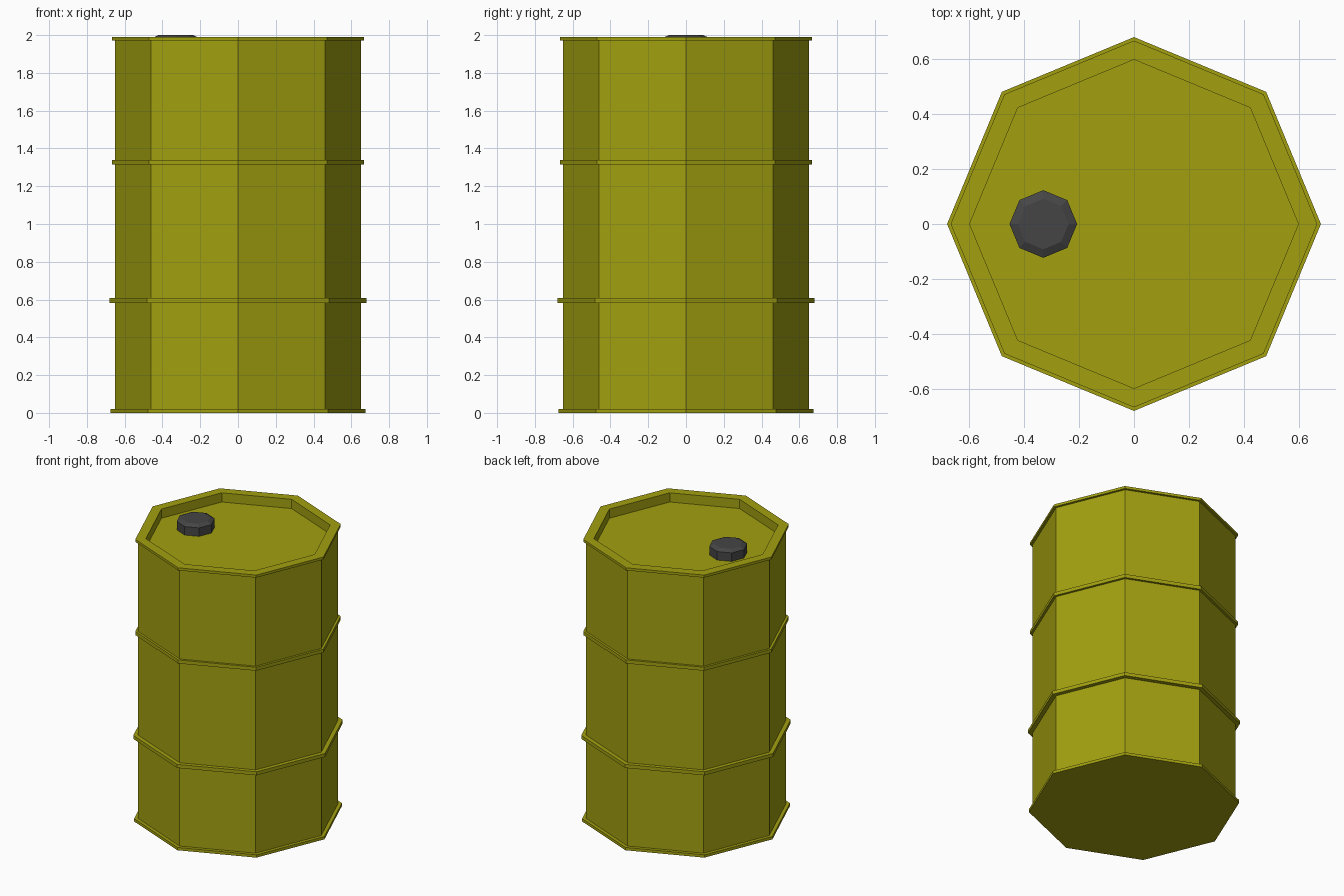
import bpy, bmesh
from math import cos, sin, pi

if "Cube" in bpy.data.objects:
    bpy.data.objects.remove(bpy.data.objects["Cube"])

SIDES = 8


def material(name, color):
    m = bpy.data.materials.new(name)
    m.diffuse_color = color
    m.use_nodes = True
    m.node_tree.nodes["Principled BSDF"].inputs["Base Color"].default_value = m.diffuse_color
    return m


def lathe(name, profile, mat, center=(0, 0)):
    """Spin an (r, z) profile from bottom to top into a closed, flat-faced octagonal solid."""
    bm = bmesh.new()
    loops = [[bm.verts.new((r * cos(2 * pi * i / SIDES), r * sin(2 * pi * i / SIDES), z))
              for i in range(SIDES)] for r, z in profile]
    for a, b in zip(loops, loops[1:]):
        for i in range(SIDES):
            j = (i + 1) % SIDES
            bm.faces.new((a[i], a[j], b[j], b[i]))
    bm.faces.new(loops[0][::-1])
    bm.faces.new(loops[-1])
    bmesh.ops.recalc_face_normals(bm, faces=bm.faces)
    me = bpy.data.meshes.new(name)
    bm.to_mesh(me)
    bm.free()
    me.materials.append(mat)
    ob = bpy.data.objects.new(name, me)
    ob.location = (*center, 0)
    bpy.context.collection.objects.link(ob)
    return ob


olive = material("olive_paint", (0.36, 0.35, 0.005, 1))
dark = material("dark_plastic", (0.06, 0.06, 0.06, 1))

# drum body: outer wall with four protruding hoops (radius, bottom, top)
R = 0.65
hoops = [(0.675, 0.0, 0.02), (0.68, 0.583, 0.608), (0.667, 1.315, 1.34), (0.667, 1.972, 1.99)]
profile = []
for r, z0, z1 in hoops:
    profile += [(R, z0), (r, z0), (r, z1), (R, z1)]
profile = profile[1:-1]
# recessed lid inside the top rim
profile += [(0.598, 1.99), (0.598, 1.925)]
lathe("drum_body", profile, olive)

# filler cap with chamfered top
lathe("filler_cap", [(0.123, 1.92), (0.123, 1.985), (0.092, 2.0)], dark, (-0.33, 0))
